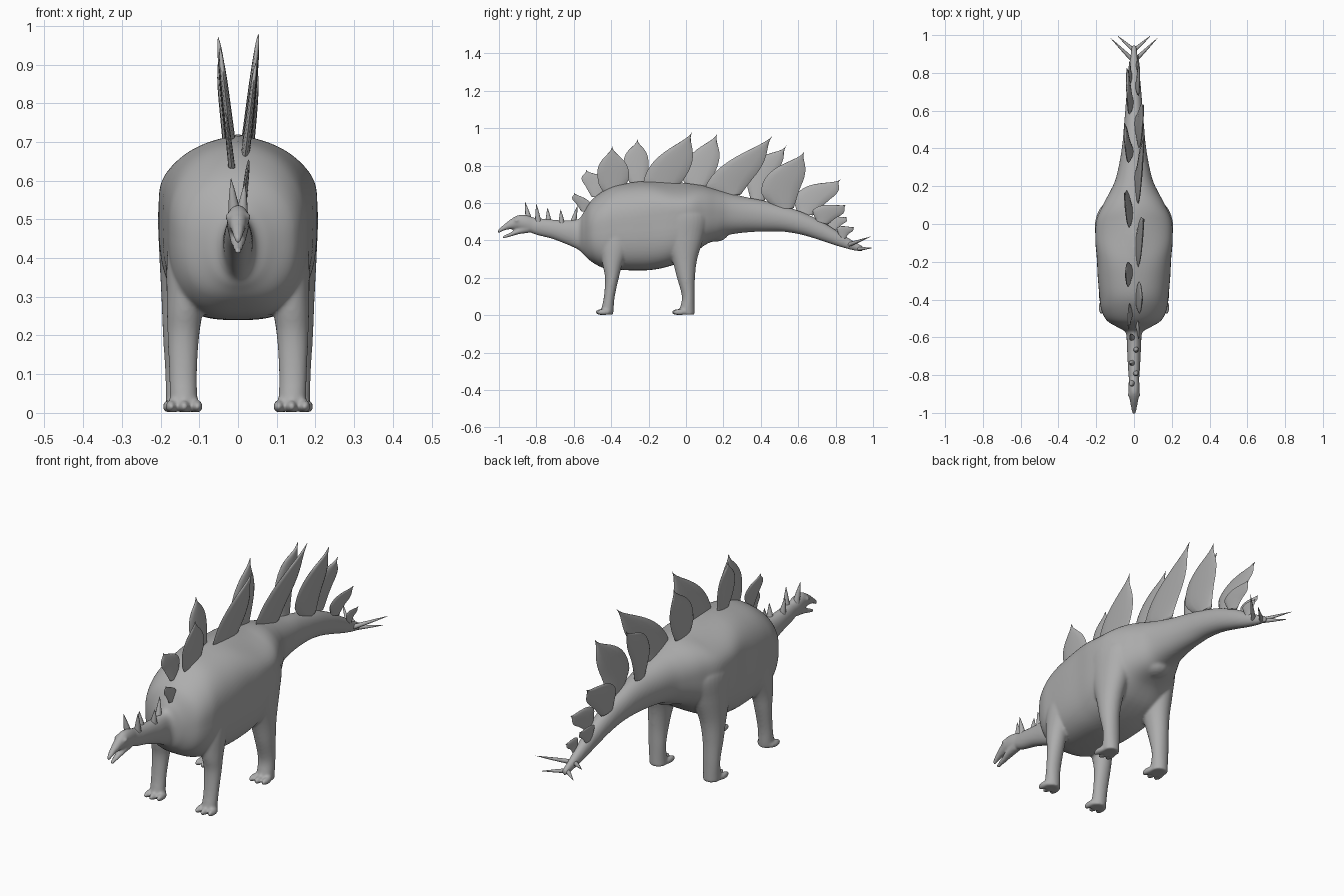
import bpy, bmesh, math
from mathutils import Vector

if "Cube" in bpy.data.objects:
    bpy.data.objects.remove(bpy.data.objects["Cube"])

grey = bpy.data.materials.new("stone grey")
grey.diffuse_color = (0.42, 0.42, 0.42, 1)
grey.use_nodes = True
grey.node_tree.nodes["Principled BSDF"].inputs["Base Color"].default_value = grey.diffuse_color


def finish(bm, name, angle=60):
    bmesh.ops.recalc_face_normals(bm, faces=bm.faces[:])
    for f in bm.faces:
        f.smooth = True
    me = bpy.data.meshes.new(name)
    bm.to_mesh(me)
    bm.free()
    me.materials.append(grey)
    ob = bpy.data.objects.new(name, me)
    bpy.context.collection.objects.link(ob)
    bpy.context.view_layer.objects.active = ob
    ob.select_set(True)
    bpy.ops.object.shade_smooth_by_angle(angle=math.radians(angle))
    ob.select_set(False)
    return ob


def spline(rows, steps=5):
    """Catmull-Rom through rows of numbers."""
    out = []
    for i in range(len(rows) - 1):
        a, b, c, d = (rows[max(0, min(len(rows) - 1, i + k))] for k in (-1, 0, 1, 2))
        for s in range(steps):
            t = s / steps
            out.append([0.5 * (2 * q + (r - p) * t + (2 * p - 5 * q + 4 * r - u) * t * t
                               + (3 * q - p - 3 * r + u) * t ** 3)
                        for p, q, r, u in zip(a, b, c, d)])
    return out + [list(rows[-1])]


def loft(bm, rings):
    """Skin closed rings of points and cap both ends."""
    vs = [[bm.verts.new(p) for p in r] for r in rings]
    n = len(vs[0])
    for a, b in zip(vs, vs[1:]):
        for i in range(n):
            bm.faces.new((a[i], a[(i + 1) % n], b[(i + 1) % n], b[i]))
    bm.faces.new(vs[0])
    bm.faces.new(vs[-1])


def oval(rx, ry, n=32):
    return [(rx * math.cos(math.tau * i / n), ry * math.sin(math.tau * i / n)) for i in range(n)]


def body_ring(y, lo, hi, w, n=64):
    """Boxy below, roof-like above, with square shoulders over the hips."""
    k = min(1, w / .2) ** 2
    hip = k * math.exp(-((y + .06) / .13) ** 2)
    mid = lo + (.5 + .05 * k) * (hi - lo)
    ring = []
    for i in range(n):
        c, s = math.cos(math.tau * i / n), math.sin(math.tau * i / n)
        p, h = (2 + .6 * k + 1.6 * hip, hi - mid) if s > 0 else (2 + 1.1 * k, mid - lo)
        x = w * math.copysign(abs(c) ** (2 / p), c)
        rise = abs(s) ** (2 / p)
        drop = abs(x) * rise * (.15 * k + .22 * hip) if s > 0 else 0
        ring.append((x, y, mid + h * math.copysign(rise, s) - drop))
    return ring


def length_loft(bm, rows):
    """Rows: y, bottom z, top z, half width."""
    loft(bm, [body_ring(*r) for r in spline(rows)])


def leg_loft(bm, rows, side):
    """Rows: z, centre y, centre x, y radius, x radius."""
    loft(bm, [[(side * (cx + x), cy + y, z) for x, y in oval(rx, ry)]
              for z, cy, cx, ry, rx in spline(rows)])


def blob(bm, centre, size):
    vs = bmesh.ops.create_uvsphere(bm, u_segments=14, v_segments=10, radius=1)["verts"]
    for v in vs:
        v.co = Vector(centre) + Vector(a * b for a, b in zip(v.co, size))


def spike(bm, base, tip, r):
    base, tip = Vector(base), Vector(tip)
    q = (tip - base).to_track_quat('Z', 'Y')
    loft(bm, [[base.lerp(tip, t) + q @ Vector((x, y, 0)) for x, y in oval(r * k, r * k, 10)]
              for t, k in ((0, 1), (0.35, 0.75), (0.7, 0.4), (1, 0.04))])


# body: neck, torso and tail, with head, legs and feet fused on
torso_rows = [
    (-.86, .455, .525, .024), (-.80, .43, .52, .029), (-.72, .41, .512, .034), (-.64, .38, .508, .038),
    (-.575, .35, .515, .044), (-.548, .325, .55, .085), (-.51, .29, .61, .145), (-.45, .256, .66, .174),
    (-.38, .245, .695, .183), (-.28, .24, .712, .192), (-.18, .243, .720, .197), (-.08, .265, .718, .205),
    (.02, .31, .705, .199), (.10, .375, .692, .165), (.17, .405, .672, .128), (.23, .43, .655, .10),
    (.32, .443, .632, .078), (.42, .448, .612, .062), (.52, .447, .585, .053), (.62, .43, .552, .045),
    (.72, .40, .505, .037), (.81, .37, .45, .028), (.89, .348, .40, .019), (.945, .34, .37, .012)]
head_rows = [
    (-1.007, .434, .456, .009), (-.975, .452, .484, .015), (-.935, .46, .515, .022),
    (-.895, .458, .536, .028), (-.85, .447, .534, .029), (-.80, .435, .518, .025)]
jaw_rows = [(-.98, .408, .424, .009), (-.94, .42, .442, .015), (-.89, .434, .468, .022),
            (-.84, .44, .49, .024)]
front_leg = [
    (.003, -.422, .138, .032, .036), (.03, -.42, .14, .033, .036), (.1, -.41, .142, .029, .036),
    (.2, -.396, .141, .037, .041), (.28, -.392, .136, .055, .048), (.4, -.37, .124, .085, .06),
    (.52, -.35, .112, .06, .06)]
hind_leg = [
    (.003, .006, .145, .04, .040), (.03, .006, .146, .04, .040), (.1, .012, .147, .034, .041),
    (.2, 0, .147, .048, .047), (.3, -.008, .140, .068, .058), (.42, -.015, .126, .112, .078),
    (.53, -.02, .118, .14, .088), (.61, -.03, .108, .10, .075)]

bm = bmesh.new()
for rows in (torso_rows, head_rows, jaw_rows):
    length_loft(bm, rows)
blob(bm, (0, .15, .435), (.065, .075, .042))
for side in (-1, 1):
    leg_loft(bm, front_leg, side)
    leg_loft(bm, hind_leg, side)
    for foot_x, toe_y in ((.139, -.450), (.146, -.042)):
        for k in (-1, 0, 1):
            blob(bm, (side * foot_x + k * .034, toe_y + abs(k) * .008, .0165), (.0145, .037, .0165))
    blob(bm, (side * .025, -.905, .507), (.009, .013, .01))
body = finish(bm, "body")
fuse = body.modifiers.new("fuse", 'REMESH')
fuse.mode = 'VOXEL'
fuse.voxel_size = 0.006
fuse.use_smooth_shade = True
soften = body.modifiers.new("soften", 'SMOOTH')
soften.factor = 0.5
soften.iterations = 8


# back plates, alternating left and right: base, front bulge, tip, rear bulge as (y, z)
plates = [
    ((-.54, .58), (-.59, .60), (-.60, .655), (-.51, .60)),
    ((-.475, .66), (-.54, .695), (-.535, .778), (-.42, .71)),
    ((-.39, .67), (-.47, .72), (-.395, .905), (-.305, .74)),
    ((-.25, .705), (-.33, .775), (-.26, .945), (-.20, .80)),
    ((-.125, .685), (-.222, .735), (.033, .98), (.0, .745)),
    ((.055, .69), (-.018, .765), (.168, .972), (.155, .765)),
    ((.235, .665), (.112, .705), (.463, .96), (.352, .725)),
    ((.38, .63), (.33, .755), (.537, .908), (.475, .745)),
    ((.525, .595), (.402, .675), (.633, .877), (.612, .685)),
    ((.635, .565), (.588, .645), (.828, .727), (.77, .62)),
    ((.725, .52), (.683, .567), (.858, .592), (.81, .525)),
    ((.775, .48), (.743, .517), (.862, .526), (.84, .49)),
    ((.835, .44), (.808, .468), (.90, .472), (.875, .44))]


def bezier(a, b, c, d, n):
    return [a * (1 - t) ** 3 + b * 3 * t * (1 - t) ** 2 + c * 3 * t * t * (1 - t) + d * t ** 3
            for t in (i / n for i in range(n + 1))]


def plate_edge(corner, bulge, tip, axis, lift):
    low = bezier(corner, corner + axis * .05, bulge - axis * .15, bulge, 6)
    return low[:-1] + bezier(bulge, bulge + lift, tip - axis * .2, tip, 12)


for i, pts in enumerate(plates):
    side = 1 if i % 2 == 0 else -1
    base, front, tip, rear = (Vector(p) for p in pts)
    axis, span = tip - base, rear - front
    sunk = base - Vector((0, .025))
    edge_a = plate_edge(sunk - span * .24, front, tip, axis, axis * .5 - span * .16)
    edge_b = plate_edge(sunk + span * .24, rear, tip, axis, axis * .42 + span * .06)
    thick = .004 + .038 * min(axis.length, .28)
    bm = bmesh.new()
    rings = []
    for k, (a, b) in enumerate(zip(edge_a, edge_b)):
        t = thick * (1 - k / (len(edge_a) - 1)) ** .5
        ring = []
        for j in range(12):
            ang = math.tau * j / 12
            p = a.lerp(b, .5 - .5 * math.cos(ang))
            x = side * (.019 + .115 * (p.y - base.y)) + t * math.sin(ang)
            ring.append((x, p.x, p.y))
        rings.append(ring)
    loft(bm, rings)
    bmesh.ops.remove_doubles(bm, verts=bm.verts[:], dist=.0002)
    finish(bm, "back_plate_%d" % (i + 1), 80)

# small spikes along the neck
bm = bmesh.new()
for i, (y, z, ty, tz) in enumerate([(-.84, .51, -.86, .605), (-.79, .50, -.80, .595),
                                    (-.735, .495, -.74, .575), (-.665, .49, -.67, .565),
                                    (-.605, .49, -.58, .585)]):
    s = -1 if i % 2 == 0 else 1
    spike(bm, (s * .009, y, z), (s * .018, ty, tz), .017)
finish(bm, "neck_spikes")

# two pairs of long spikes at the tail end
bm = bmesh.new()
for s in (-1, 1):
    spike(bm, (s * .004, .865, .375), (s * .125, .985, .42), .012)
    spike(bm, (s * .002, .92, .355), (s * .088, .997, .36), .011)
finish(bm, "tail_spikes")
